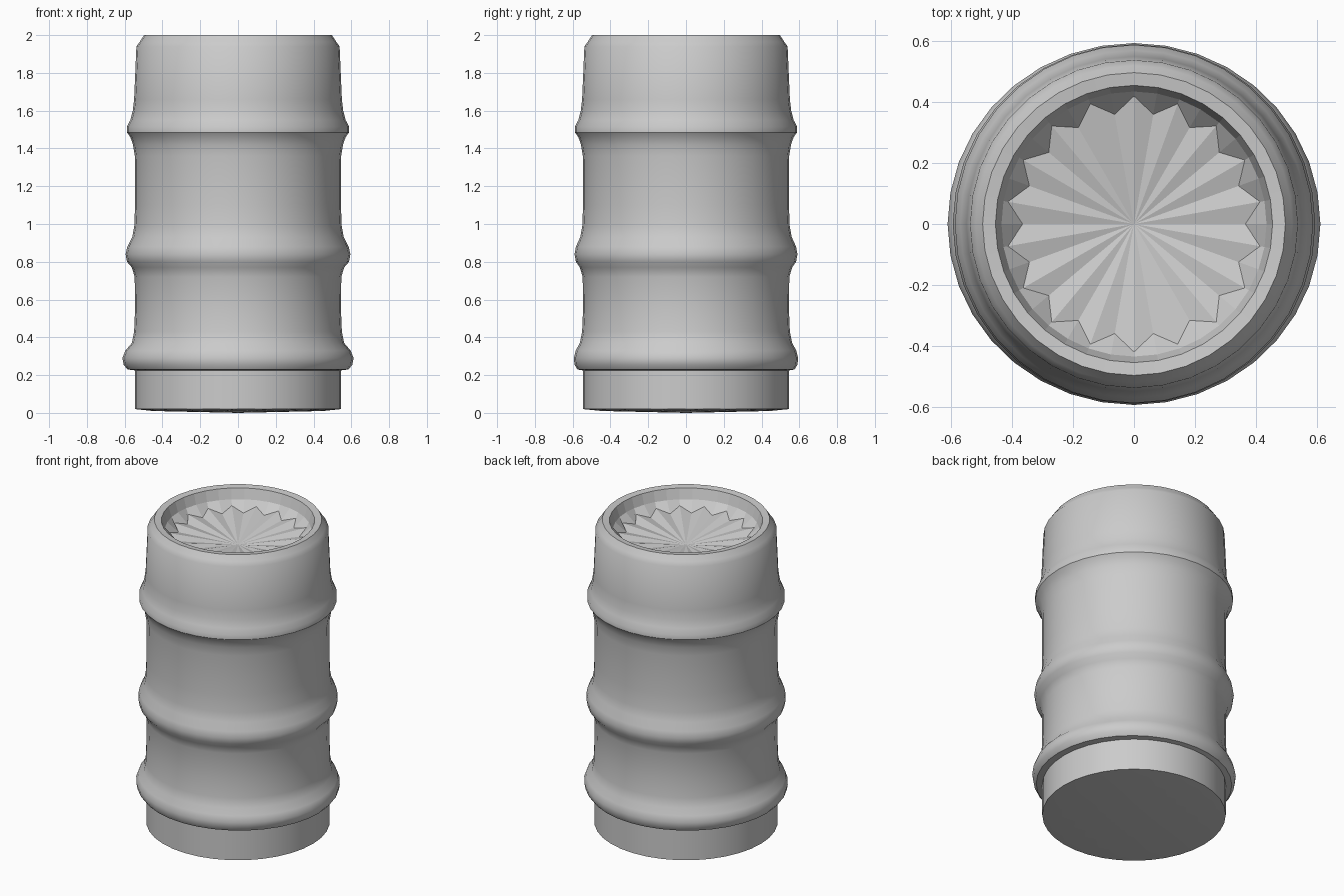
import bpy, bmesh, math

if "Cube" in bpy.data.objects:
    bpy.data.objects.remove(bpy.data.objects["Cube"], do_unlink=True)

SIDES = 36

metal = bpy.data.materials.new("plain grey metal")
metal.use_nodes = True
colour = (0.6, 0.6, 0.6, 1)
metal.diffuse_color = colour
metal.node_tree.nodes["Principled BSDF"].inputs["Base Color"].default_value = colour


def add_ring(bm, radius, z, stretch=0.0):
    """One loop of vertices; stretch widens it along x."""
    angles = [math.tau * i / SIDES + math.pi / 2 for i in range(SIDES)]
    return [bm.verts.new(((radius + stretch) * math.cos(a), radius * math.sin(a), z))
            for a in angles]


def bridge(bm, low, high):
    for i in range(SIDES):
        j = (i + 1) % SIDES
        bm.faces.new((low[i], low[j], high[j], high[i]))


def fan(bm, ring, z, up):
    centre = bm.verts.new((0, 0, z))
    for i in range(SIDES):
        tri = (ring[i], ring[(i + 1) % SIDES], centre)
        bm.faces.new(tri if up else tri[::-1])


def finish(bm, name, angle):
    mesh = bpy.data.meshes.new(name)
    bm.to_mesh(mesh)
    bm.free()
    mesh.materials.append(metal)
    obj = bpy.data.objects.new(name, mesh)
    bpy.context.collection.objects.link(obj)
    bpy.ops.object.select_all(action="DESELECT")
    bpy.context.view_layer.objects.active = obj
    obj.select_set(True)
    bpy.ops.object.shade_smooth_by_angle(angle=math.radians(angle))


# Barrel wall with three raised hoops and a narrowed shoulder: (radius, z, x stretch)
wall = [
    (0.545, 0.02, 0), (0.545, 0.225, 0), (0.575, 0.23, 0.01), (0.59, 0.255, 0.015),
    (0.594, 0.29, 0.018), (0.584, 0.33, 0.012), (0.562, 0.37, 0), (0.55, 0.43, 0),
    (0.545, 0.55, 0), (0.547, 0.72, 0), (0.562, 0.77, 0), (0.583, 0.80, 0.005),
    (0.59, 0.84, 0.005), (0.583, 0.88, 0.003), (0.56, 0.93, 0), (0.549, 0.99, 0),
    (0.545, 1.1, 0), (0.546, 1.36, 0), (0.556, 1.42, 0), (0.57, 1.46, 0),
    (0.588, 1.485, 0), (0.588, 1.515, 0), (0.57, 1.55, 0), (0.557, 1.6, 0),
    (0.55, 1.66, 0), (0.538, 1.94, 0), (0.52, 1.965, 0), (0.497, 2.0, 0),
]
bm = bmesh.new()
loops = [add_ring(bm, *row) for row in wall]
for low, high in zip(loops, loops[1:]):
    bridge(bm, low, high)
finish(bm, "barrel_wall", 35)

# Flat rim around the top
bm = bmesh.new()
bridge(bm, add_ring(bm, 0.497, 2.0), add_ring(bm, 0.455, 1.995))
finish(bm, "top_rim", 30)

# Sunken lid with a pleated star
bm = bmesh.new()
edge = add_ring(bm, 0.455, 1.995)
slope = add_ring(bm, 0.435, 1.93)
star = add_ring(bm, 0.42, 1.895)
for i, v in enumerate(star):
    if i % 2:
        v.co.x *= 0.87
        v.co.y *= 0.87
        v.co.z = 1.872
bridge(bm, edge, slope)
bridge(bm, slope, star)
fan(bm, star, 1.835, True)
finish(bm, "sunken_lid", 8)

# Shallow, faintly pleated base
bm = bmesh.new()
base = add_ring(bm, 0.545, 0.02)
inner = add_ring(bm, 0.45, 0.01)
for v in inner[::2]:
    v.co.z = 0.014
bridge(bm, inner, base)
fan(bm, inner, 0.0, False)
finish(bm, "base", 20)
